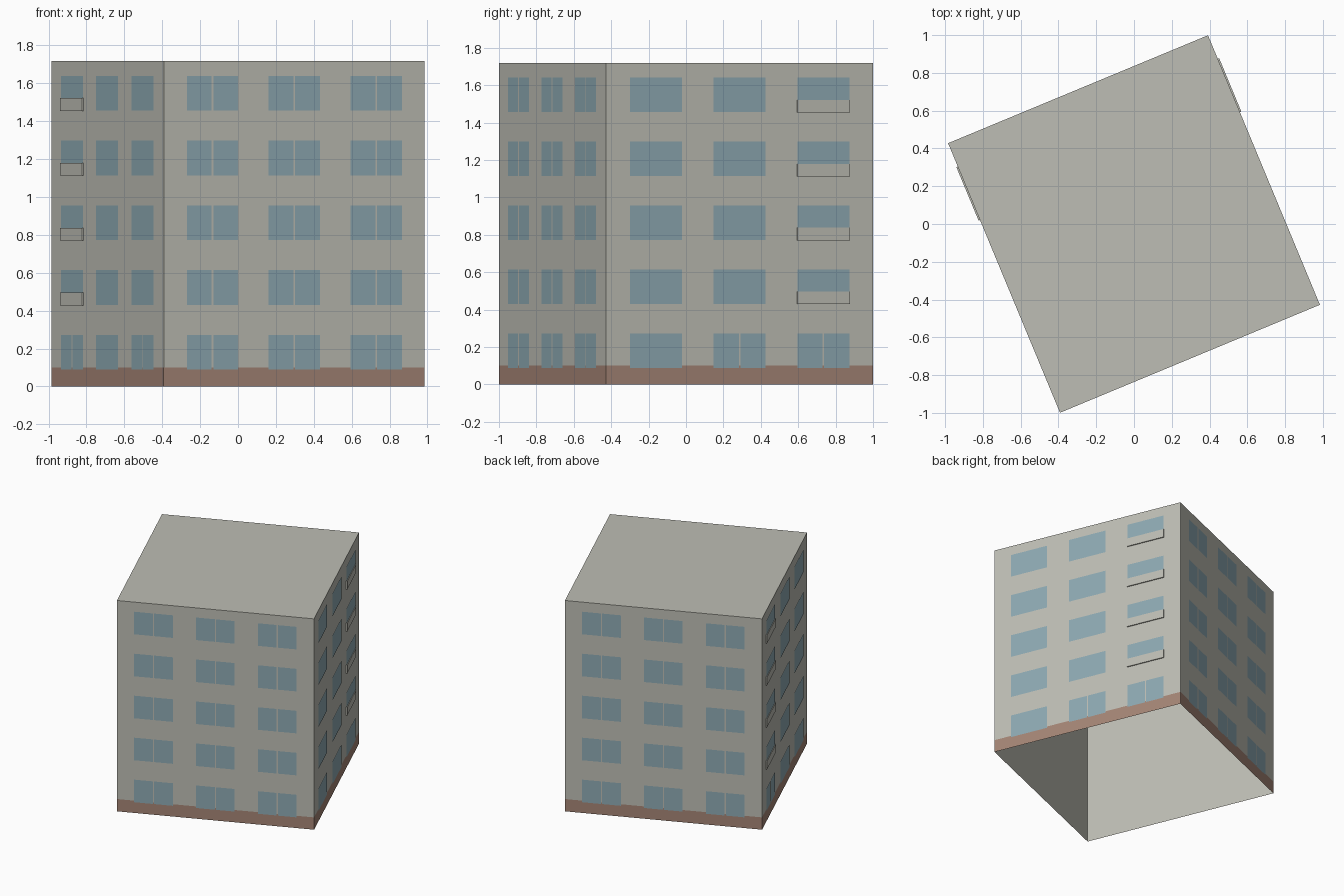
import bpy
import bmesh
import math
from mathutils import Matrix, Vector

cube = bpy.data.objects.get("Cube")
if cube:
    bpy.data.objects.remove(cube, do_unlink=True)

WIDTH, DEPTH, HEIGHT = 1.49, 1.545, 1.717
TURN = math.radians(22.55)
FLOORS, FLOOR_PITCH, FIRST_CENTRE = 5, 0.342, 0.18
WINDOW_HEIGHT, GAP = 0.184, 0.009


def material(name, colour):
    mat = bpy.data.materials.new(name)
    mat.use_nodes = True
    rgba = (*colour, 1.0)
    mat.diffuse_color = rgba
    mat.node_tree.nodes["Principled BSDF"].inputs["Base Color"].default_value = rgba
    return mat


wall_grey = material("wall grey", (0.515, 0.515, 0.46))
glass_blue = material("window blue", (0.27, 0.40, 0.45))
base_brown = material("base brown", (0.375, 0.235, 0.18))


class Side:
    """One facade: a normal, a tangent running to the right seen from outside."""

    def __init__(self, quarter, length, distance):
        rot = Matrix.Rotation(TURN + quarter * math.pi / 2, 3, "Z")
        self.normal = rot @ Vector((0, -1, 0))
        self.along = rot @ Vector((1, 0, 0))
        self.length, self.distance = length, distance

    def point(self, u, z, out):
        return self.normal * (self.distance + out) + self.along * u + Vector((0, 0, z))

    def panel(self, bm, u, z, width, height, out):
        corners = ((-1, -1), (1, -1), (1, 1), (-1, 1))
        return bm.faces.new([
            bm.verts.new(self.point(u + a * width / 2, z + b * height / 2, out))
            for a, b in corners])


front = Side(0, WIDTH, DEPTH / 2)
left_of_plus_x = Side(1, DEPTH, WIDTH / 2)
back = Side(2, WIDTH, DEPTH / 2)
minus_x = Side(3, DEPTH, WIDTH / 2)
SIDES = {"front": front, "left": left_of_plus_x, "back": back, "right": minus_x}


def finish(bm, name, mat):
    mesh = bpy.data.meshes.new(name)
    bm.to_mesh(mesh)
    bm.free()
    mesh.materials.append(mat)
    obj = bpy.data.objects.new(name, mesh)
    bpy.context.collection.objects.link(obj)
    return obj


# Walls and roof: a shell open underneath
bm = bmesh.new()
bmesh.ops.create_cube(bm, size=1)
bm.normal_update()
bmesh.ops.delete(bm, geom=[f for f in bm.faces if f.normal.z < -0.5], context="FACES")
bmesh.ops.scale(bm, vec=(WIDTH, DEPTH, HEIGHT), verts=bm.verts)
bmesh.ops.translate(bm, vec=(0, 0, HEIGHT / 2), verts=bm.verts)
bmesh.ops.rotate(bm, matrix=Matrix.Rotation(TURN, 3, "Z"), verts=bm.verts)
finish(bm, "walls_and_roof", wall_grey)

# Base band around the foot of the walls
bm = bmesh.new()
for side in SIDES.values():
    side.panel(bm, 0, 0.05, side.length + 0.002, 0.1, 0.001)
bmesh.ops.remove_doubles(bm, verts=bm.verts, dist=0.0005)
finish(bm, "base_band", base_brown)


def add_window(bm, side, u, z, width, split):
    if split:
        pane = (width - GAP) / 2
        for sign in (-1, 1):
            side.panel(bm, u + sign * (pane + GAP) / 2, z, pane, WINDOW_HEIGHT, 0.003)
    else:
        side.panel(bm, u, z, width, WINDOW_HEIGHT, 0.003)


# Windows: split pairs on the short sides, mostly single panes on the long ones
ground_split = {"left": (0, 1), "right": (-1, 1)}
for name, side in SIDES.items():
    short = name in ("front", "back")
    width, pitch = (0.293, 0.468) if short else (0.302, 0.485)
    bm = bmesh.new()
    for floor in range(FLOORS):
        z = FIRST_CENTRE + floor * FLOOR_PITCH
        for column in (-1, 0, 1):
            split = short or (floor == 0 and column in ground_split[name])
            add_window(bm, side, column * pitch, z, width, split)
    finish(bm, name + "_windows", glass_blue)

# Balcony fronts: thin slabs over the rear column of the upper floors
for name, column in (("left", 1), ("right", -1)):
    side = SIDES[name]
    bm = bmesh.new()
    for floor in range(1, FLOORS):
        z = FIRST_CENTRE + floor * FLOOR_PITCH - 0.06
        face = side.panel(bm, column * 0.485, z, 0.306, 0.067, 0)
        slab = bmesh.ops.extrude_face_region(bm, geom=[face])
        verts = [v for v in slab["geom"] if isinstance(v, bmesh.types.BMVert)]
        bmesh.ops.translate(bm, vec=side.normal * 0.008, verts=verts)
        bmesh.ops.delete(bm, geom=[face], context="FACES_ONLY")
    bmesh.ops.recalc_face_normals(bm, faces=bm.faces)
    finish(bm, name + "_balcony_fronts", wall_grey)
